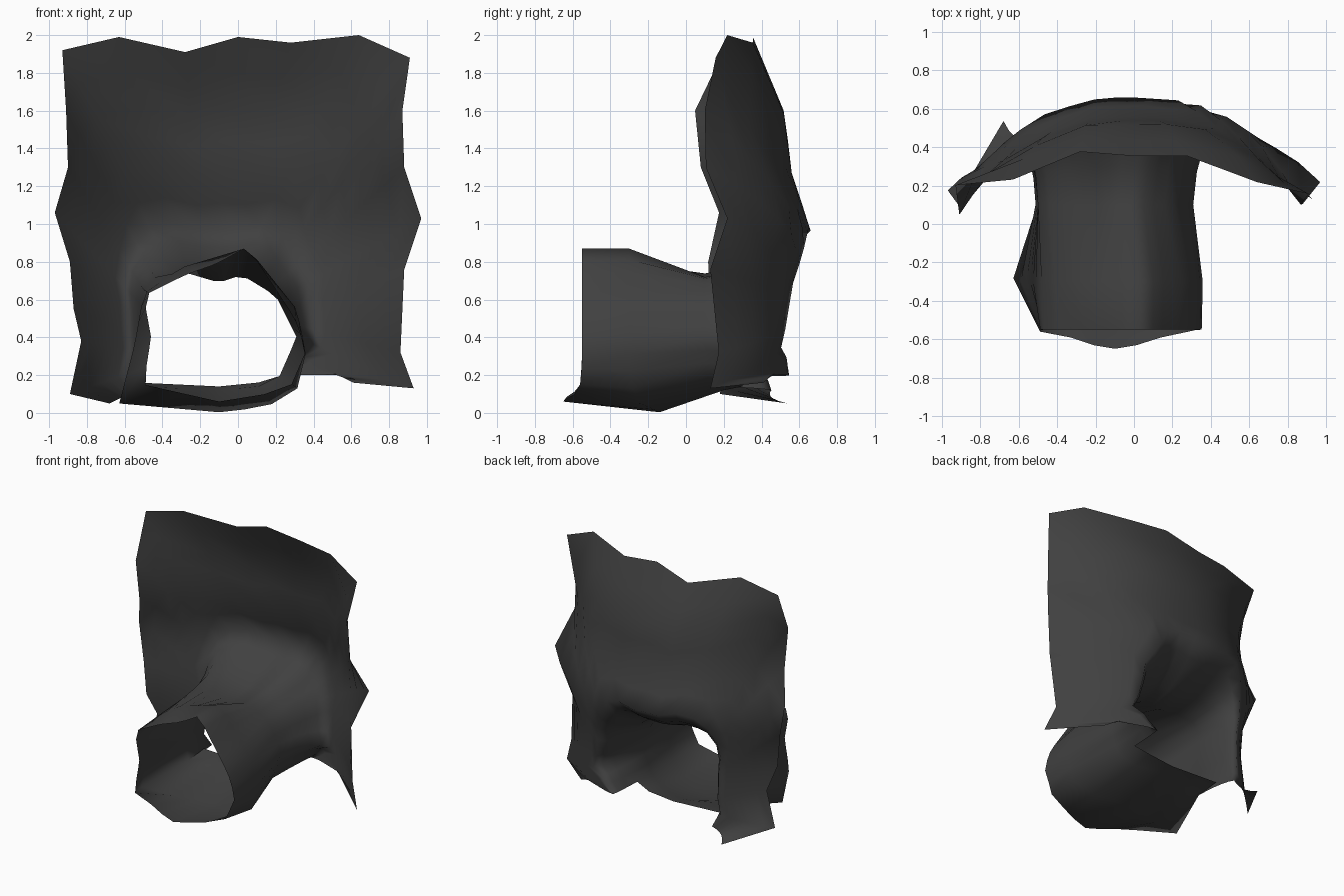
import bpy, bmesh, math

if "Cube" in bpy.data.objects:
    bpy.data.objects.remove(bpy.data.objects["Cube"])

CX, CZ = -0.10, 0.42          # axis of the tube in the front view


def resample(poly, ang):
    """Point on a closed (x, z) polygon in direction ang from the tube axis."""
    dx, dz = math.cos(ang), math.sin(ang)
    for (x0, z0), (x1, z1) in zip(poly, poly[1:] + poly[:1]):
        ax, az, ex, ez = x0 - CX, z0 - CZ, x1 - x0, z1 - z0
        det = dz * ex - dx * ez
        if abs(det) < 1e-9:
            continue
        r = (az * ex - ax * ez) / det
        t = (dx * az - dz * ax) / det
        if r > 0 and -1e-6 <= t <= 1 + 1e-6:
            return CX + r * dx, CZ + r * dz
    return poly[0]


def piecewise(table, v):
    for (a, fa), (b, fb) in zip(table, table[1:]):
        if v <= b:
            t = max(0, (v - a) / (b - a))
            return fa + (fb - fa) * t
    return table[-1][1]


def sheet_y(x, z):
    """Depth of the bowed sheet: bulges backwards in the middle."""
    mid = piecewise([(.1, .55), (.5, .59), (.97, .66), (1.3, .55), (1.57, .53), (2, .35)], z)
    bow = piecewise([(.1, .50), (.3, .58), (.5, .68), (.8, .70), (1.05, .60),
                     (1.3, .62), (1.6, .60), (1.9, .29), (2, .42)], z)
    return mid - bow * abs(x) ** 2.6


# Tube cross-sections (front lip, middle, neck) and ragged sheet outline, as x, z
front = [(.36, .33), (.30, .50), (.05, .88), (-.11, .79), (-.28, .73), (-.5, .62),
         (-.46, .4), (-.5, .15), (-.1, .06), (.27, .12)]
middle = [(.36, .32), (.31, .55), (.05, .875), (-.3, .77), (-.5, .63),
          (-.55, .35), (-.63, .05), (-.06, 0), (.3, .07)]
neck = [(.31, .4), (.2, .62), (.02, .73), (-.1, .69), (-.27, .74), (-.5, .71),
        (-.5, .4), (-.52, .14), (-.1, .12), (.2, .15)]
outline = [(.33, .2), (.54, .2), (.61, .16), (.93, .13), (.86, .32), (.88, .76),
           (.97, 1.03), (.88, 1.3), (.87, 1.6), (.91, 1.88), (.64, 2), (.28, 1.96),
           (0, 1.99), (-.28, 1.91), (-.63, 1.99), (-.93, 1.92), (-.91, 1.6),
           (-.9, 1.3), (-.97, 1.06), (-.89, .8), (-.87, .55), (-.83, .38),
           (-.89, .1), (-.68, .05)]
edge_shift = {6: .14, 15: .08, 18: .1, 23: .17}   # rim points lying further back

NS = len(outline)
NB = 5                         # extra columns for the tube floor
angles = [math.radians(-35 + 250 * k / (NS - 1)) for k in range(NS)]
angles += [math.radians(215 + 110 * k / (NB + 1)) for k in range(1, NB + 1)]

bm = bmesh.new()


def skin(a, b, closed):
    n = len(b)
    for i in range(n if closed else n - 1):
        j = (i + 1) % n
        bm.faces.new((a[i], a[j], b[j], b[i]))


# Tube: lip, middle, neck
rings = []
for poly, y, low_shift in ((front, -.55, -.1), (middle, -.3, .16), (neck, .1, .1)):
    ring = []
    for a in angles:
        x, z = resample(poly, a)
        low = max(0, -math.sin(a))
        ring.append(bm.verts.new((x, y + low_shift * low ** 4, z)))
    rings.append(ring)
skin(rings[0], rings[1], True)
skin(rings[1], rings[2], True)
neck_ring = rings[2]

# Flare from the neck into the sheet, then out to the ragged edge
flare = [neck_ring[:NS]]
for s, w in [(.03, .38), (.08, .65), (.14, .86), (.21, 1), (.32, 1), (.45, 1),
             (.58, 1), (.7, 1), (.85, 1), (1, 1)]:
    ring = []
    for k in range(NS):
        nx, ny, nz = neck_ring[k].co
        ox, oz = outline[k]
        x, z = nx + (ox - nx) * s, nz + (oz - nz) * s
        back = sheet_y(x, z) + edge_shift.get(k, 0) * s ** 3
        ring.append(bm.verts.new((x, ny + (back - ny) * w, z)))
    skin(flare[-1], ring, False)
    flare.append(ring)

# Rear tongue of the tube floor, joined to the sheet's lower right
floor = neck_ring[NS - 1:] + neck_ring[:1]
tongue = [bm.verts.new((v.co.x, .3, v.co.z + .02)) for v in floor[:-1]]
tongue.append(flare[1][0])
skin(floor, tongue, False)

bmesh.ops.recalc_face_normals(bm, faces=bm.faces[:])
for f in bm.faces:
    f.smooth = True
mesh = bpy.data.meshes.new("bowed_sheet_with_tube")
bm.to_mesh(mesh)
bm.free()

mat = bpy.data.materials.new("dark_grey")
mat.diffuse_color = (.052, .052, .052, 1)
mat.use_nodes = True
mat.node_tree.nodes["Principled BSDF"].inputs["Base Color"].default_value = mat.diffuse_color
mesh.materials.append(mat)
obj = bpy.data.objects.new("bowed_sheet_with_tube", mesh)
bpy.context.collection.objects.link(obj)
